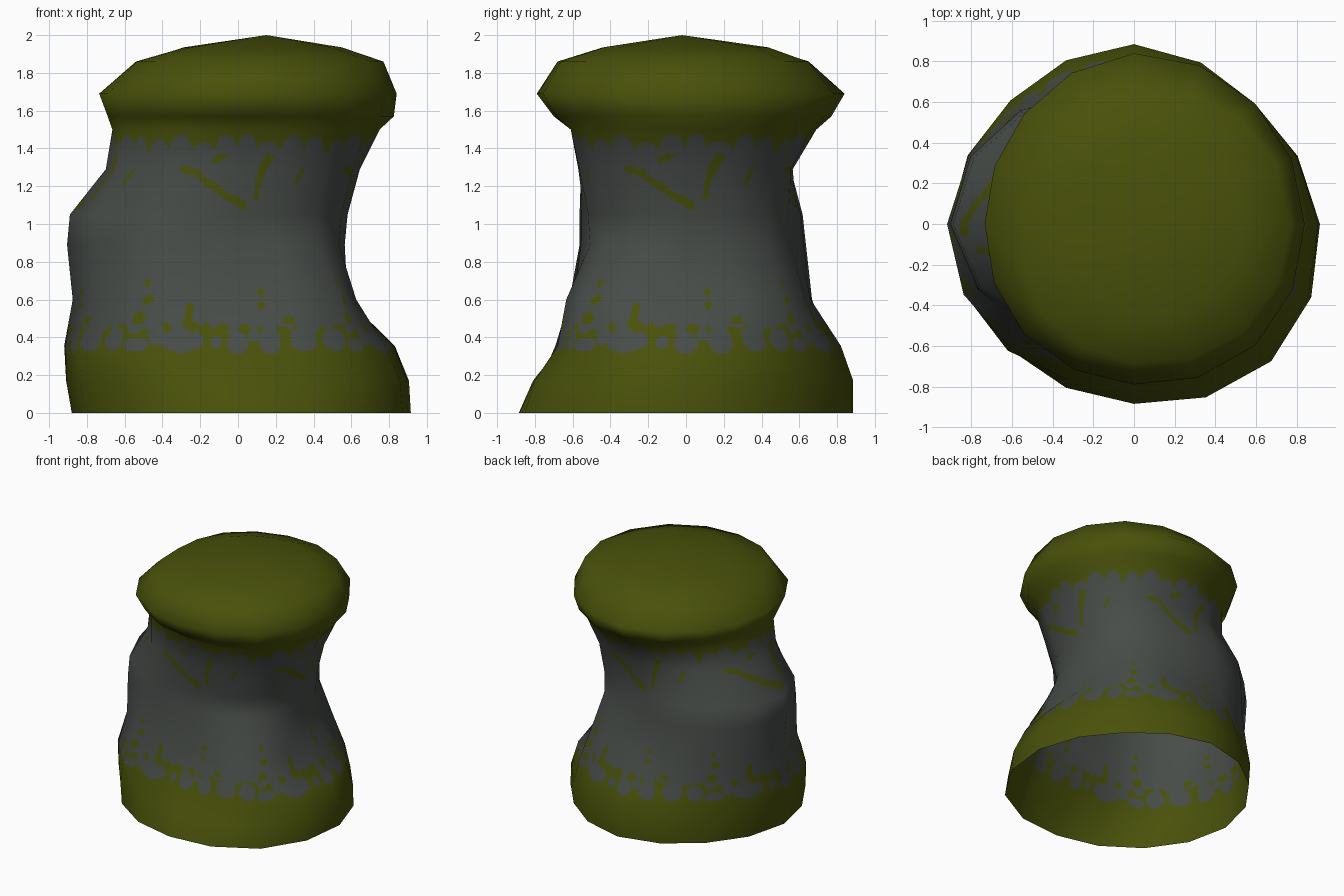
import bpy, math
from mathutils import Vector

if "Cube" in bpy.data.objects:
    bpy.data.objects.remove(bpy.data.objects["Cube"])

SIDES = 16

def material(name, rgb):
    m = bpy.data.materials.new(name)
    m.diffuse_color = (*rgb, 1)
    m.use_nodes = True
    m.node_tree.nodes["Principled BSDF"].inputs["Base Color"].default_value = m.diffuse_color
    return m

ROCK = material("grey rock", (0.064, 0.073, 0.066))
MOSS = material("olive moss", (0.066, 0.081, 0.003))

# Height, then radius towards E, NE, N, NW, W, SW, S, SE
RINGS = [
    (0.00, .915, .84, .885, .85, .88, .87, .885, .955),
    (0.17, .905, .84, .885, .86, .91, .88, .81, .93),
    (0.355, .83, .80, .82, .83, .92, .86, .665, .83),
    (0.60, .58, .71, .66, .80, .875, .77, .60, .77),
    (0.89, .565, .61, .60, .79, .905, .72, .53, .59),
    (1.05, .58, .61, .585, .77, .89, .71, .54, .60),
    (1.29, .645, .65, .565, .65, .70, .65, .57, .66),
    (1.50, .75, .74, .69, .65, .665, .65, .61, .72),
    (1.57, .825, .80, .77, .72, .69, .70, .70, .79),
    (1.69, .84, .84, .84, .765, .735, .765, .79, .845),
    (1.86, .77, .74, .65, .60, .54, .63, .68, .75),
    (1.935, .55, .52, .42, .36, .28, .35, .44, .50),
]

def ring_points(z, *r):
    pts = []
    for j in range(SIDES):
        k = j // 2
        rad = r[k]
        if j % 2:
            rad = (9 * (r[k] + r[(k + 1) % 8]) - r[k - 1] - r[(k + 2) % 8]) / 16
        a = math.tau * j / SIDES
        pts.append(Vector((rad * math.cos(a), rad * math.sin(a), z)))
    return pts

GRID = [ring_points(*r) for r in RINGS] + [[Vector((.15, -.02, 2))] * SIDES]
LAST = len(GRID) - 1

def grid_normal(i, j):
    if i == LAST:
        return Vector((0, 0, 1))
    across = GRID[i][(j + 1) % SIDES] - GRID[i][j - 1]
    up = GRID[i + 1][j] - GRID[max(i - 1, 0)][j]
    return across.cross(up).normalized()

NORMALS = [[grid_normal(i, j) for j in range(SIDES)] for i in range(LAST + 1)]

def sample(table, i, fi, j, fj):
    """Straight interpolation inside one coarse facet."""
    i2, j2 = min(i + 1, LAST), (j + 1) % SIDES
    low = table[i][j].lerp(table[i][j2], fj)
    return low.lerp(table[i2][j].lerp(table[i2][j2], fj), fi)

# Moss pattern of one quarter turn, repeated four times: ellipses (s, z, rs, rz)
LOW_STONES = [(-.26, .385, .095, .065), (-.105, .375, .025, .03), (0, .37, .05, .06),
              (.155, .38, .055, .065), (.31, .39, .06, .065), (-.46, .36, .055, .035),
              (.45, .39, .05, .06), (-.38, .41, .035, .05), (.08, .41, .03, .035)]
SPECKS = [(.12, .64, .02, .022), (.12, .57, .018, .02), (-.45, .60, .025, .025), (-.46, .69, .018, .02),
          (-.08, .45, .04, .02), (.25, .49, .03, .025), (-.47, .50, .03, .035)]
TOP_STONES = [(s, 1.38, w, h) for s, w, h in
              ((-.46, .06, .07), (-.33, .07, .09), (-.2, .058, .05), (-.07, .068, .09), (.05, .055, .10),
               (.17, .065, .06), (.3, .065, .09), (.42, .055, .08))]
# Strands (s1, z1, s2, z2, half width)
STRANDS = [(-.33, 1.29, -.23, 1.27, .018), (-.21, 1.24, -.12, 1.19, .02), (-.09, 1.16, .03, 1.1, .023),
           (.11, 1.14, .13, 1.28, .015), (.14, 1.28, .2, 1.40, .026), (.34, 1.22, .37, 1.28, .012),
           (-.13, 1.34, -.07, 1.37, .018), (-.25, .45, -.25, .57, .015), (-.25, .48, -.19, .43, .025)]

def in_any(blobs, s, z):
    return any(((s - a) / ra) ** 2 + ((z - b) / rb) ** 2 < 1 for a, b, ra, rb in blobs)

def on_strand(s, z):
    for a, b, c, d, w in STRANDS:
        dx, dz = c - a, d - b
        t = max(0, min(1, ((s - a) * dx + (z - b) * dz) / (dx * dx + dz * dz)))
        if math.hypot(s - a - t * dx, z - b - t * dz) < w:
            return True
    return False

def is_moss(angle, z):
    quarter = (angle + math.pi / 4) % (math.pi / 2) - math.pi / 4
    s = .65 * quarter
    if z < .445 + .02 * math.sin(20 * quarter) + .015 * math.sin(44 * quarter):
        return not in_any(LOW_STONES, s, z)
    if z > 1.39 + .02 * math.sin(16 * quarter):
        return not in_any(TOP_STONES, s, z)
    return on_strand(s, z) or in_any(SPECKS, s, z)

def band(name, first, last, split, step, rule):
    """Skin between two coarse rings, each facet cut into small cells."""
    rows = []
    for i in range(first, last):
        n = max(1, round((GRID[i + 1][0].z - GRID[i][0].z) / step))
        rows += [(i, k / n) for k in range(n)]
    rows.append((last, 0))
    cols = [(j, k / split) for j in range(SIDES) for k in range(split)]
    n = len(cols)
    verts, normals, faces, slots = [], [], [], []
    for i, fi in rows:
        for j, fj in (cols[:1] if i == LAST else cols):
            verts.append(sample(GRID, i, fi, j, fj))
            normals.append(sample(NORMALS, i, fi, j, fj).normalized())
    for r in range(len(rows) - 1):
        for c in range(n):
            a, b = r * n + c, r * n + (c + 1) % n
            if rows[r + 1][0] == LAST:
                f = (a, b, (r + 1) * n)
            else:
                f = (a, b, b + n, a + n)
            faces.append(f)
            z = sum(verts[v].z for v in f) / len(f)
            slots.append(int(rule(math.tau * (c + .5) / n, z)))
    me = bpy.data.meshes.new(name)
    me.from_pydata(verts, [], faces)
    me.materials.append(ROCK)
    me.materials.append(MOSS)
    me.polygons.foreach_set("material_index", slots)
    me.polygons.foreach_set("use_smooth", [True] * len(faces))
    me.update()
    me.normals_split_custom_set_from_vertices([tuple(v) for v in normals])
    ob = bpy.data.objects.new(name, me)
    bpy.context.collection.objects.link(ob)

# Open-bottomed pillar: mossy foot, patchy rock shaft, mossy cap
band("moss_base", 0, 1, 1, 9, lambda a, z: True)
band("rock_shaft", 1, 8, 20, .013, is_moss)
band("moss_cap", 8, LAST, 1, 9, lambda a, z: True)
